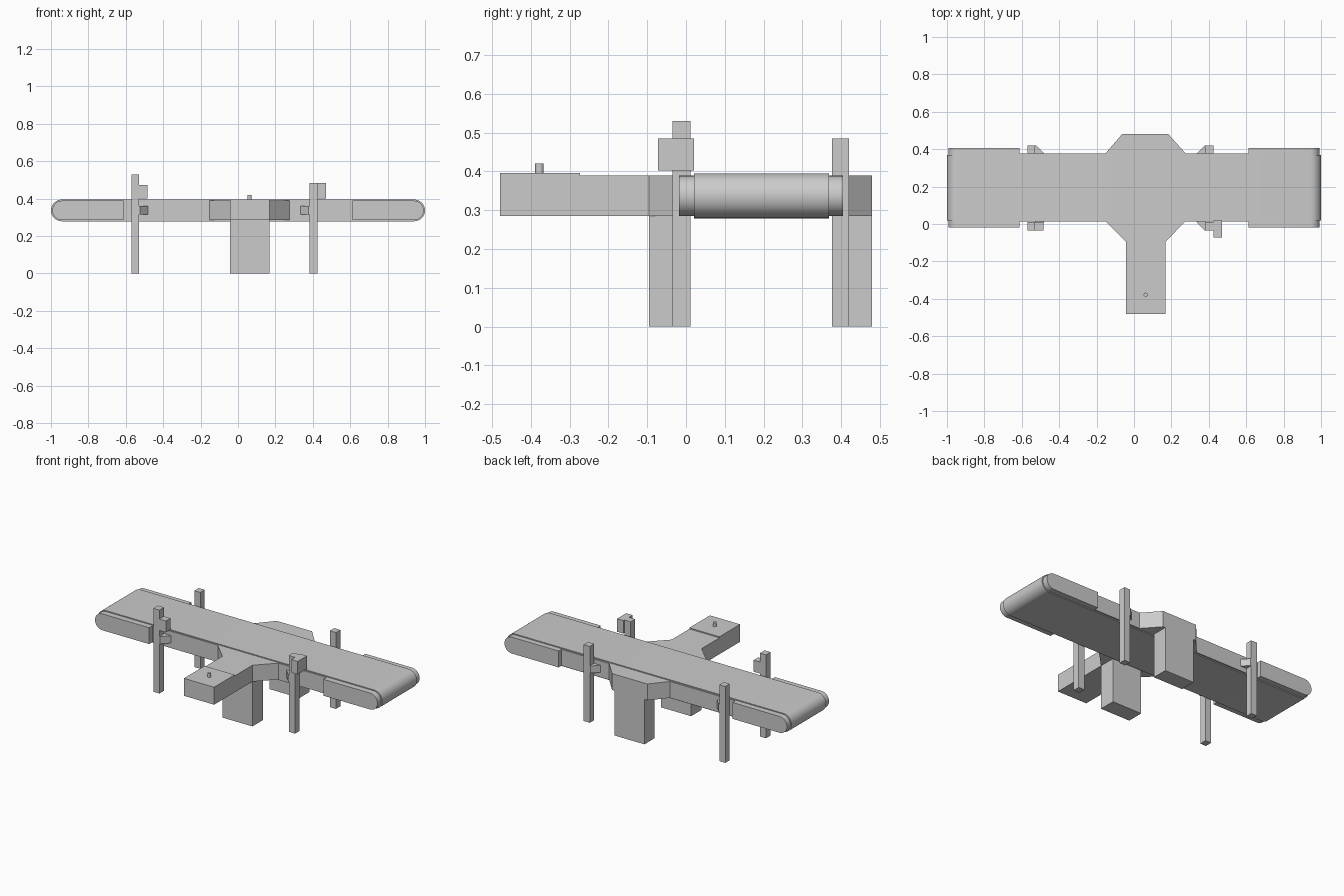
import bpy, bmesh, math
from mathutils import Vector

if "Cube" in bpy.data.objects:
    bpy.data.objects.remove(bpy.data.objects["Cube"], do_unlink=True)

grey = bpy.data.materials.new("plain grey")
grey.use_nodes = True
colour = (0.6, 0.6, 0.6, 1)
grey.diffuse_color = colour
grey.node_tree.nodes["Principled BSDF"].inputs["Base Color"].default_value = colour


def prism(name, points, axis, low, high, smooth=False):
    """Extrude a flat outline along y (outline in x, z) or z (outline in x, y)."""
    bm = bmesh.new()
    place = (lambda a, b: (a, low, b)) if axis == "y" else (lambda a, b: (a, b, low))
    face = bm.faces.new([bm.verts.new(place(a, b)) for a, b in points])
    ext = bmesh.ops.extrude_face_region(bm, geom=[face])
    shift = Vector((0, high - low, 0)) if axis == "y" else Vector((0, 0, high - low))
    bmesh.ops.translate(bm, vec=shift,
                        verts=[v for v in ext["geom"] if isinstance(v, bmesh.types.BMVert)])
    bmesh.ops.recalc_face_normals(bm, faces=bm.faces)
    mesh = bpy.data.meshes.new(name)
    bm.to_mesh(mesh)
    bm.free()
    mesh.materials.append(grey)
    obj = bpy.data.objects.new(name, mesh)
    bpy.context.collection.objects.link(obj)
    if smooth:
        bpy.ops.object.select_all(action="DESELECT")
        obj.select_set(True)
        bpy.context.view_layer.objects.active = obj
        bpy.ops.object.shade_smooth_by_angle(angle=math.radians(30))
    return obj


def box(name, x, y, z):
    corners = [(x[0], y[0]), (x[1], y[0]), (x[1], y[1]), (x[0], y[1])]
    return prism(name, corners, "z", z[0], z[1])


def round_end(tip, radius, side=1, steps=16):
    """Half circle from the bottom up to the top, facing +x or -x."""
    pts = []
    for i in range(steps + 1):
        t = -math.pi / 2 + math.pi * i / steps
        pts.append((side * (tip - radius + radius * math.cos(t)), MID + radius * math.sin(t)))
    return pts


MID = 0.337
LOW, TOP = 0.285, 0.389
NEAR, FAR = 0.014, 0.378

# Belt loop and the frame inside it
for name, tip, radius, y in (("belt", 1.0, 0.058, (0.02, 0.369)),
                             ("frame", 0.993, 0.052, (NEAR, FAR))):
    outline = round_end(tip, radius) + round_end(tip, radius, -1)[::-1]
    prism(name, outline, "y", *y, smooth=True)

# Rounded side guards at the four belt corners
for side, s in (("left", 1), ("right", -1)):
    outline = round_end(0.993, 0.052, s) + [(s * 0.612, TOP), (s * 0.612, LOW)]
    prism("front_guard_" + side, outline, "y", -0.018, NEAR + 0.005, smooth=True)
    prism("back_guard_" + side, outline, "y", FAR - 0.009, 0.405, smooth=True)

# Central housing, flaring out in front of and behind the belt
arm_x = (-0.044, 0.168)
prism("front_housing",
      [(-0.152, NEAR + 0.02), (-0.152, NEAR), (arm_x[0], -0.095), (arm_x[1], -0.095),
       (0.275, NEAR), (0.275, NEAR + 0.02)], "z", LOW, TOP)
prism("back_housing",
      [(-0.152, FAR - 0.02), (-0.152, FAR), (-0.064, 0.48), (0.184, 0.48),
       (0.275, FAR), (0.275, FAR - 0.02)], "z", LOW, TOP)

# Wide legs under the housing
box("front_leg", arm_x, (-0.095, 0.012), (0, LOW))
box("back_leg", arm_x, (FAR, 0.48), (0, LOW))

# Operator arm with raised panel and button
box("arm", arm_x, (-0.273, -0.095), (LOW, TOP))
box("control_panel", arm_x, (-0.48, -0.273), (LOW, 0.396))
ring = [(0.062 + 0.011 * math.cos(math.tau * i / 16),
         -0.378 + 0.011 * math.sin(math.tau * i / 16)) for i in range(16)]
prism("button", ring, "z", 0.396, 0.42, smooth=True)

# Corner posts with slanted brackets reaching the frame
for side, x0, x1, reach, front_top in (("left", 0.425, 0.382, -0.048, 0.485),
                                       ("right", -0.57, -0.528, 0.048, 0.53)):
    span = sorted((x0, x1))
    for row, outer, inner, top in (("front", -0.035, 0.011, front_top),
                                   ("back", 0.42, 0.376, 0.485)):
        box(row + "_post_" + side, span, sorted((outer, inner)), (0, top))
        frame_y = NEAR + 0.004 if row == "front" else FAR - 0.004
        prism(row + "_bracket_" + side,
              [(x1, outer), (x1 + reach * 0.1, outer), (x1 + reach, inner),
               (x1 + reach, frame_y), (x1, frame_y)], "z", 0.316, 0.362)

# Sensor boxes on the front posts
box("sensor_left", (0.425, 0.47), (-0.072, 0.02), (0.402, 0.485))
box("sensor_right", (-0.528, -0.483), (-0.035, 0.011), (0.4, 0.473))
